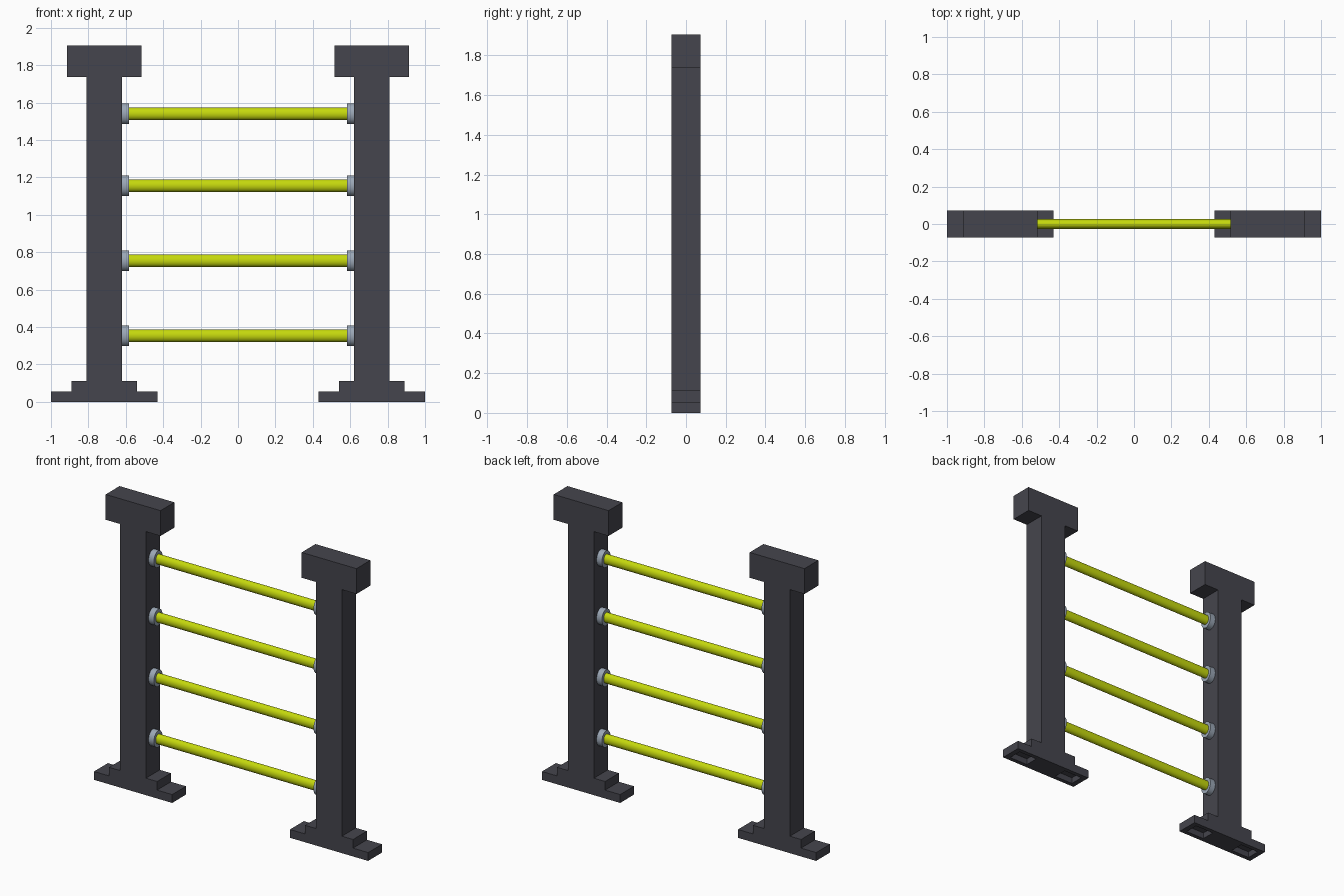
import bpy, bmesh, math
from mathutils import Matrix

if "Cube" in bpy.data.objects:
    bpy.data.objects.remove(bpy.data.objects["Cube"])


def material(name, rgb):
    m = bpy.data.materials.new(name)
    m.diffuse_color = (*rgb, 1)
    m.use_nodes = True
    m.node_tree.nodes["Principled BSDF"].inputs["Base Color"].default_value = m.diffuse_color
    return m


DARK = material("charcoal", (0.06, 0.06, 0.075))
LIME = material("lime_yellow", (0.56, 0.69, 0.004))
GREY = material("blue_grey", (0.33, 0.39, 0.47))

POST_X, HALF_Y = 0.715, 0.072
BAR_HEIGHTS = (0.354, 0.755, 1.156, 1.54)


def make_object(name, bm, mat):
    bmesh.ops.recalc_face_normals(bm, faces=bm.faces)
    me = bpy.data.meshes.new(name)
    bm.to_mesh(me)
    bm.free()
    me.materials.append(mat)
    ob = bpy.data.objects.new(name, me)
    bpy.context.collection.objects.link(ob)
    return ob


def box(name, x0, x1, y0, y1, z0, z1):
    bm = bmesh.new()
    bmesh.ops.create_cube(bm, size=1, matrix=Matrix.LocRotScale(
        ((x0 + x1) / 2, (y0 + y1) / 2, (z0 + z1) / 2), None,
        (x1 - x0, y1 - y0, z1 - z0)))
    return make_object(name, bm, DARK)


def rod(name, x0, x1, z, ry, rz, mat):
    """Slightly oval rod lying along x."""
    bm = bmesh.new()
    bmesh.ops.create_cone(bm, cap_ends=True, segments=20, radius1=1, radius2=1, depth=1)
    bm.transform(Matrix.Translation(((x0 + x1) / 2, 0, z))
                 @ Matrix.Diagonal((x1 - x0, ry, rz, 1))
                 @ Matrix.Rotation(math.pi / 2, 4, 'Y'))
    ob = make_object(name, bm, mat)
    bpy.context.view_layer.objects.active = ob
    ob.select_set(True)
    bpy.ops.object.shade_smooth_by_angle(angle=math.radians(40))
    ob.select_set(False)


def post(name, cx):
    # stepped foot, shaft and cap as one extruded profile
    half = [(0.285, 0), (0.285, 0.055), (0.175, 0.055), (0.175, 0.112),
            (0.094, 0.112), (0.094, 1.738), (0.2, 1.738), (0.2, 1.905)]
    pts = half + [(-x, z) for x, z in reversed(half)]
    bm = bmesh.new()
    face = bm.faces.new([bm.verts.new((cx + x, -HALF_Y, z)) for x, z in pts])
    ext = bmesh.ops.extrude_face_region(bm, geom=[face])
    bmesh.ops.translate(bm, vec=(0, 2 * HALF_Y, 0),
                        verts=[g for g in ext["geom"] if isinstance(g, bmesh.types.BMVert)])
    ob = make_object(name, bm, DARK)
    # pockets under the foot, one each side of the shaft
    for s in (-1, 1):
        a, b = sorted((cx + s * 0.115, cx + s * 0.25))
        cutter = box("pocket_cutter", a, b, -0.045, 0.045, -0.05, 0.04)
        cutter.hide_render = True
        mod = ob.modifiers.new("pocket", 'BOOLEAN')
        mod.operation, mod.solver, mod.object = 'DIFFERENCE', 'EXACT', cutter
        bpy.context.view_layer.objects.active = ob
        bpy.ops.object.modifier_apply(modifier=mod.name)
        bpy.data.objects.remove(cutter)


post("left_post", -POST_X)
post("right_post", POST_X)

# rails and their end collars
for i, z in enumerate(BAR_HEIGHTS, 1):
    rod(f"rail_{i}", -0.6, 0.6, z, 0.026, 0.033, LIME)
    rod(f"left_collar_{i}", -0.63, -0.582, z, 0.045, 0.055, GREY)
    rod(f"right_collar_{i}", 0.582, 0.63, z, 0.045, 0.055, GREY)
